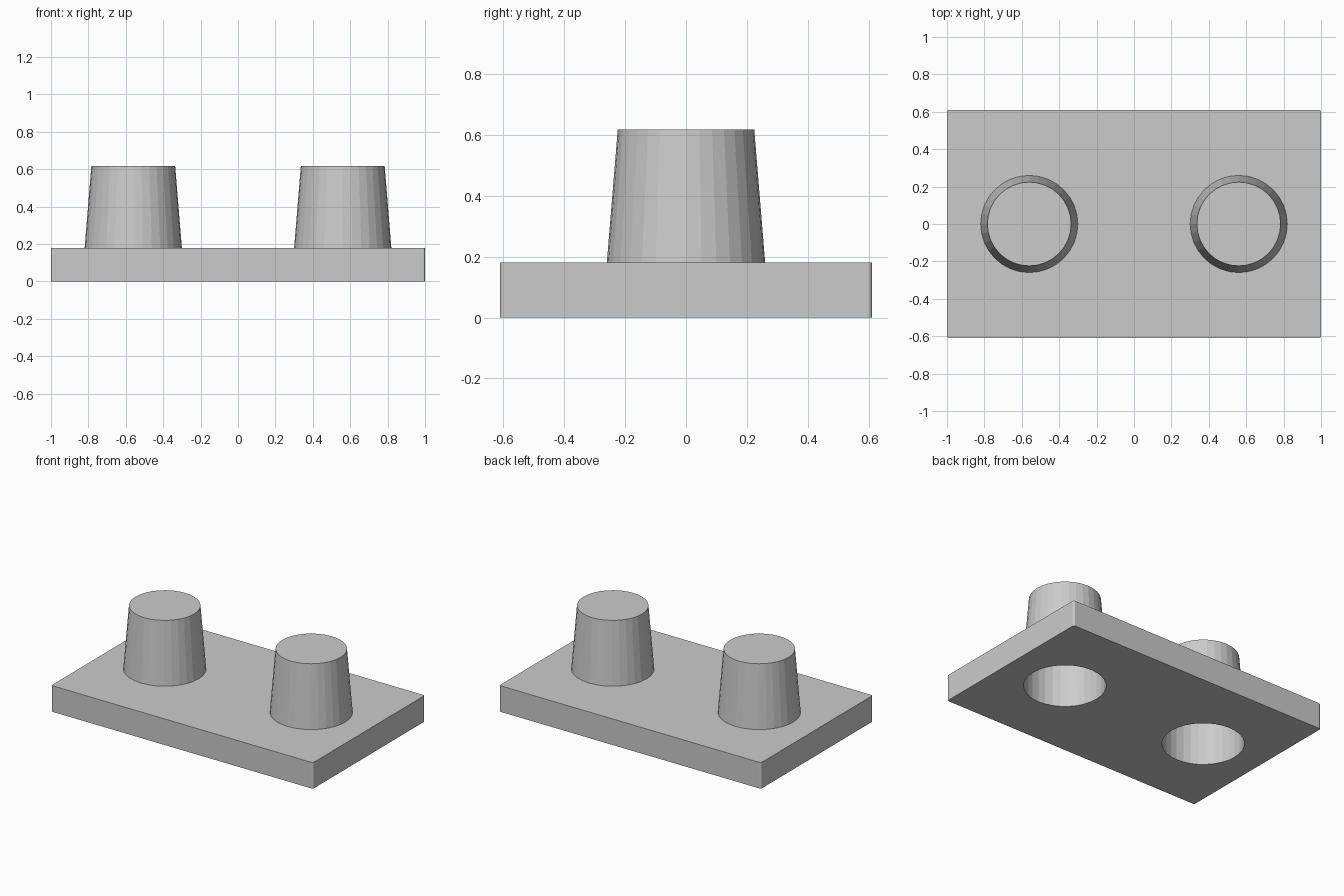
import bpy, bmesh, math

if "Cube" in bpy.data.objects:
    bpy.data.objects.remove(bpy.data.objects["Cube"])

SIDES = 32
grey = bpy.data.materials.new("light_grey")
grey.diffuse_color = (0.6, 0.6, 0.6, 1)
grey.use_nodes = True
grey.node_tree.nodes["Principled BSDF"].inputs["Base Color"].default_value = grey.diffuse_color


def finish(bm, name):
    bmesh.ops.recalc_face_normals(bm, faces=bm.faces)
    me = bpy.data.meshes.new(name)
    bm.to_mesh(me)
    bm.free()
    me.materials.append(grey)
    ob = bpy.data.objects.new(name, me)
    bpy.context.collection.objects.link(ob)
    return ob


def lathe(name, x, profile):
    """Closed round solid from (radius, z) rings."""
    bm = bmesh.new()
    rings = [[bm.verts.new((x + r * math.cos(2 * math.pi * i / SIDES),
                            r * math.sin(2 * math.pi * i / SIDES), z))
              for i in range(SIDES)] for r, z in profile]
    for a, b in zip(rings, rings[1:]):
        for i in range(SIDES):
            j = (i + 1) % SIDES
            bm.faces.new((a[i], a[j], b[j], b[i]))
    bm.faces.new(rings[0])
    bm.faces.new(rings[-1])
    return finish(bm, name)


# Base plate with slightly rounded upright corners
bm = bmesh.new()
bmesh.ops.create_cube(bm, size=1)
for v in bm.verts:
    v.co = (v.co.x * 2, v.co.y * 1.22, (v.co.z + 0.5) * 0.18)
upright = [e for e in bm.edges if abs(e.verts[0].co.z - e.verts[1].co.z) > 0.1]
bmesh.ops.bevel(bm, geom=upright, offset=0.012, segments=3, profile=0.5,
                affect='EDGES')
plate = finish(bm, "stud_plate")


def boolean(cutter, operation):
    mod = plate.modifiers.new(cutter.name, 'BOOLEAN')
    mod.object, mod.operation, mod.solver = cutter, operation, 'EXACT'
    cutter.hide_render = True
    cutter.hide_set(True)


# Tapered studs, hollow from below
for side, x in (("left", -0.56), ("right", 0.56)):
    boolean(lathe(side + "_stud_body", x,
                  [(0.264, 0.13), (0.224, 0.618)]), 'UNION')
for side, x in (("left", -0.56), ("right", 0.56)):
    boolean(lathe(side + "_stud_hollow", x,
                  [(0.256, -0.1), (0.256, 0.18), (0.22, 0.613)]), 'DIFFERENCE')

# Bake the modifiers and drop the helper solids
dep = bpy.context.evaluated_depsgraph_get()
baked = bpy.data.meshes.new_from_object(plate.evaluated_get(dep))
helpers = [m.object for m in plate.modifiers]
plate.modifiers.clear()
plate.data = baked
for h in helpers:
    bpy.data.objects.remove(h)
